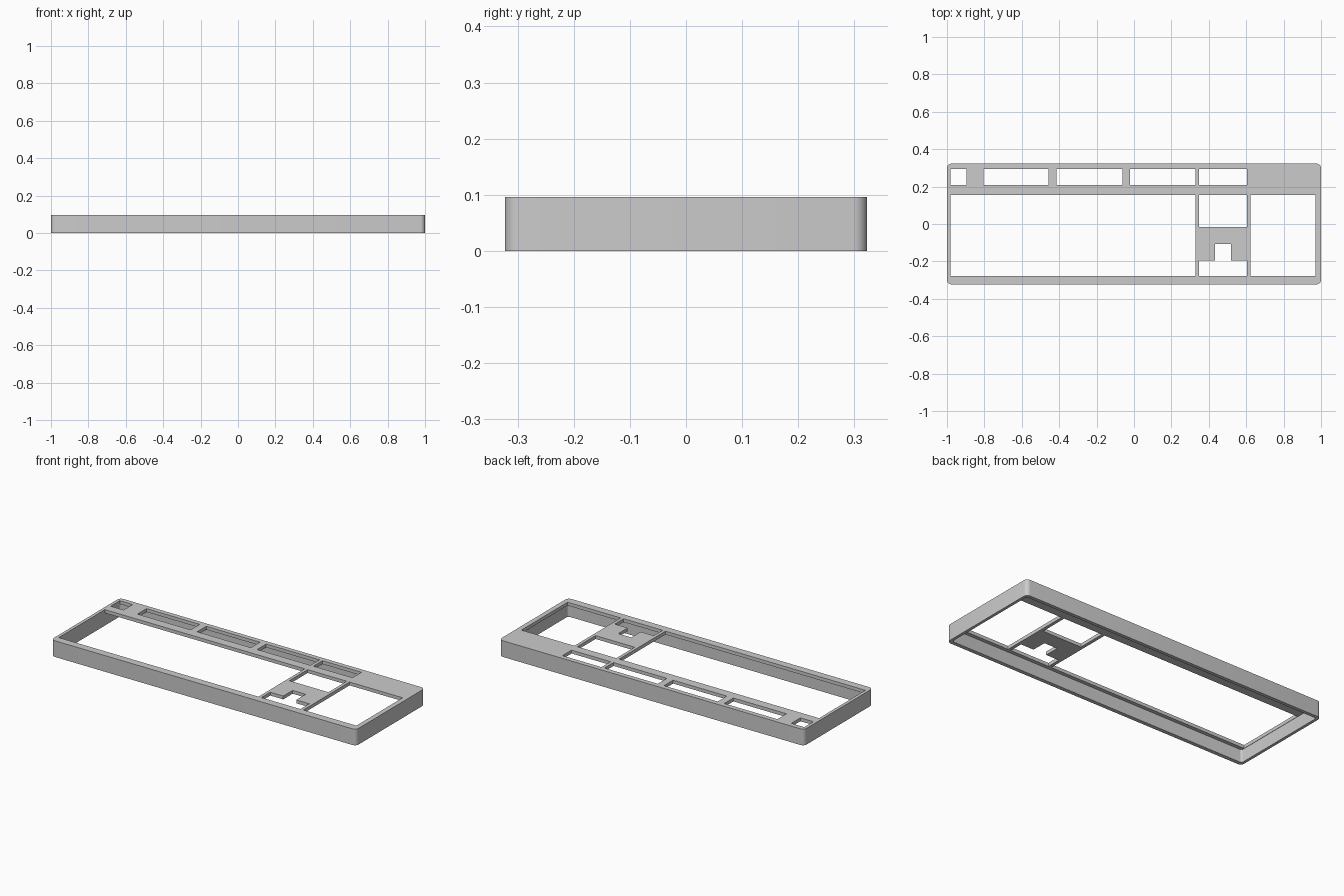
import bpy, bmesh, math

if "Cube" in bpy.data.objects:
    bpy.data.objects.remove(bpy.data.objects["Cube"])

W, D, H = 1.0, 0.323, 0.096      # half width, half depth, height
PLATE = 0.02                     # top plate thickness


def rect(x0, x1, y0, y1):
    return [(x0, y0), (x1, y0), (x1, y1), (x0, y1)]


def rounded_rect(x0, x1, y0, y1, r, n=6):
    pts = []
    for cx, cy, a0 in ((x1 - r, y1 - r, 0), (x0 + r, y1 - r, 90),
                       (x0 + r, y0 + r, 180), (x1 - r, y0 + r, 270)):
        for i in range(n + 1):
            a = math.radians(a0 + 90 * i / n)
            pts.append((cx + r * math.cos(a), cy + r * math.sin(a)))
    return pts


def prisms(name, outlines, z0, z1):
    """One object made of upright prisms, one per counter-clockwise outline."""
    bm = bmesh.new()
    for pts in outlines:
        low = [bm.verts.new((x, y, z0)) for x, y in pts]
        top = [bm.verts.new((x, y, z1)) for x, y in pts]
        bm.faces.new(low[::-1])
        bm.faces.new(top)
        for i in range(len(pts)):
            j = (i + 1) % len(pts)
            bm.faces.new((low[i], low[j], top[j], top[i]))
    mesh = bpy.data.meshes.new(name)
    bm.to_mesh(mesh)
    bm.free()
    obj = bpy.data.objects.new(name, mesh)
    bpy.context.collection.objects.link(obj)
    return obj


def cut(target, cutter):
    cutter.hide_render = True
    mod = target.modifiers.new("cut", 'BOOLEAN')
    mod.operation, mod.solver, mod.object = 'DIFFERENCE', 'EXACT', cutter
    bpy.context.view_layer.objects.active = target
    bpy.ops.object.modifier_apply(modifier=mod.name)
    bpy.data.objects.remove(cutter)


# Outer shell with rounded vertical corners
case = prisms("keyboard_case", [rounded_rect(-W, W, -D, D, 0.025)], 0, H)

# Hollow underside, open at the bottom
cut(case, prisms("cavity_cutter",
                 [rounded_rect(-0.983, 0.983, -0.3, 0.303, 0.012)], -0.05, H - PLATE))

# Function row openings
holes = [rect(x0, x1, 0.209, 0.294) for x0, x1 in
         ((-0.981, -0.896), (-0.805, -0.457), (-0.414, -0.062),
          (-0.021, 0.329), (0.348, 0.604))]
# Main block, navigation block and number pad openings
holes += [rect(-0.981, 0.329, -0.278, 0.155),
          rect(0.348, 0.604, -0.016, 0.155),
          rect(0.623, 0.971, -0.278, 0.155)]
# Arrow key opening (inverted T)
holes.append([(0.348, -0.278), (0.604, -0.278), (0.604, -0.195), (0.519, -0.195),
              (0.519, -0.107), (0.433, -0.107), (0.433, -0.195), (0.348, -0.195)])
cut(case, prisms("opening_cutter", holes, H - PLATE - 0.02, H + 0.05))

# Smooth corners, crisp edges
bpy.ops.object.select_all(action='DESELECT')
case.select_set(True)
bpy.context.view_layer.objects.active = case
bpy.ops.object.shade_smooth_by_angle(angle=math.radians(30))
